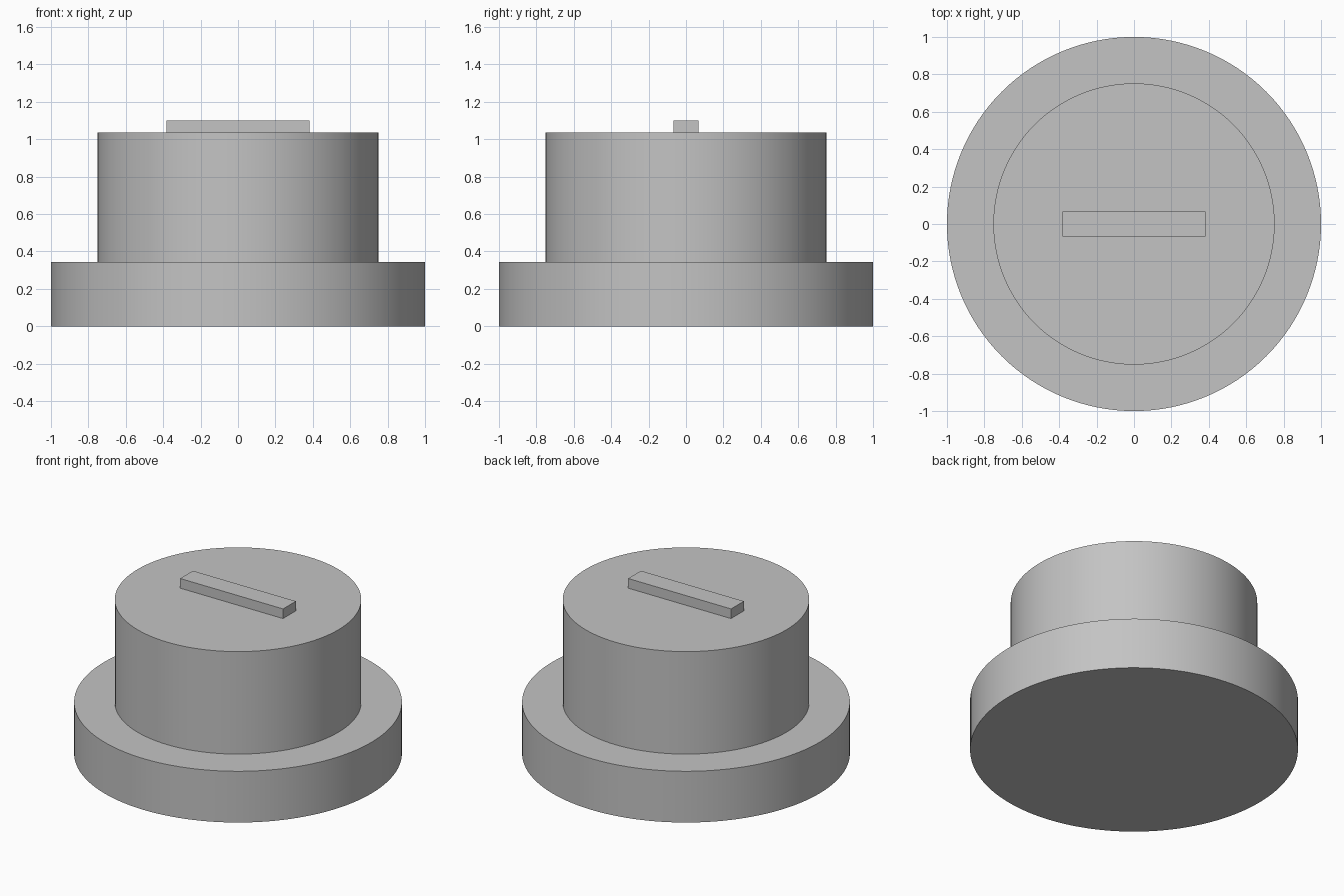
import bpy
import bmesh
import math

cube = bpy.data.objects.get("Cube")
if cube:
    bpy.data.objects.remove(cube, do_unlink=True)

BASE_TOP, BODY_TOP, BAR_TOP = 0.345, 1.035, 1.1
SEGMENTS = 128

grey = bpy.data.materials.new("plain grey")
grey.use_nodes = True
grey.diffuse_color = (0.55, 0.55, 0.55, 1)
grey.node_tree.nodes["Principled BSDF"].inputs["Base Color"].default_value = grey.diffuse_color


def add_object(name, bm):
    """Turn a bmesh into a named, coloured object with crisp edges."""
    bmesh.ops.recalc_face_normals(bm, faces=bm.faces)
    mesh = bpy.data.meshes.new(name)
    bm.to_mesh(mesh)
    bm.free()
    mesh.materials.append(grey)
    obj = bpy.data.objects.new(name, mesh)
    bpy.context.collection.objects.link(obj)
    bpy.ops.object.select_all(action='DESELECT')
    obj.select_set(True)
    bpy.context.view_layer.objects.active = obj
    bpy.ops.object.shade_smooth_by_angle(angle=math.radians(30))
    return obj


# Stepped round body: wide flange below, narrower drum above
profile = [(0, 0), (1, 0), (1, BASE_TOP), (0.752, BASE_TOP), (0.752, BODY_TOP), (0, BODY_TOP)]
bm = bmesh.new()
verts = [bm.verts.new((r, 0, z)) for r, z in profile]
edges = [bm.edges.new(pair) for pair in zip(verts, verts[1:])]
bmesh.ops.spin(bm, geom=verts + edges, cent=(0, 0, 0), axis=(0, 0, 1),
               angle=math.tau, steps=SEGMENTS)
bmesh.ops.remove_doubles(bm, verts=bm.verts, dist=0.0001)
add_object("flanged_body", bm)

# Raised bar across the top
bm = bmesh.new()
bmesh.ops.create_cube(bm, size=1)
bmesh.ops.scale(bm, vec=(0.766, 0.136, BAR_TOP - BODY_TOP), verts=bm.verts)
bmesh.ops.translate(bm, vec=(0, 0, (BAR_TOP + BODY_TOP) / 2), verts=bm.verts)
add_object("top_bar", bm)
